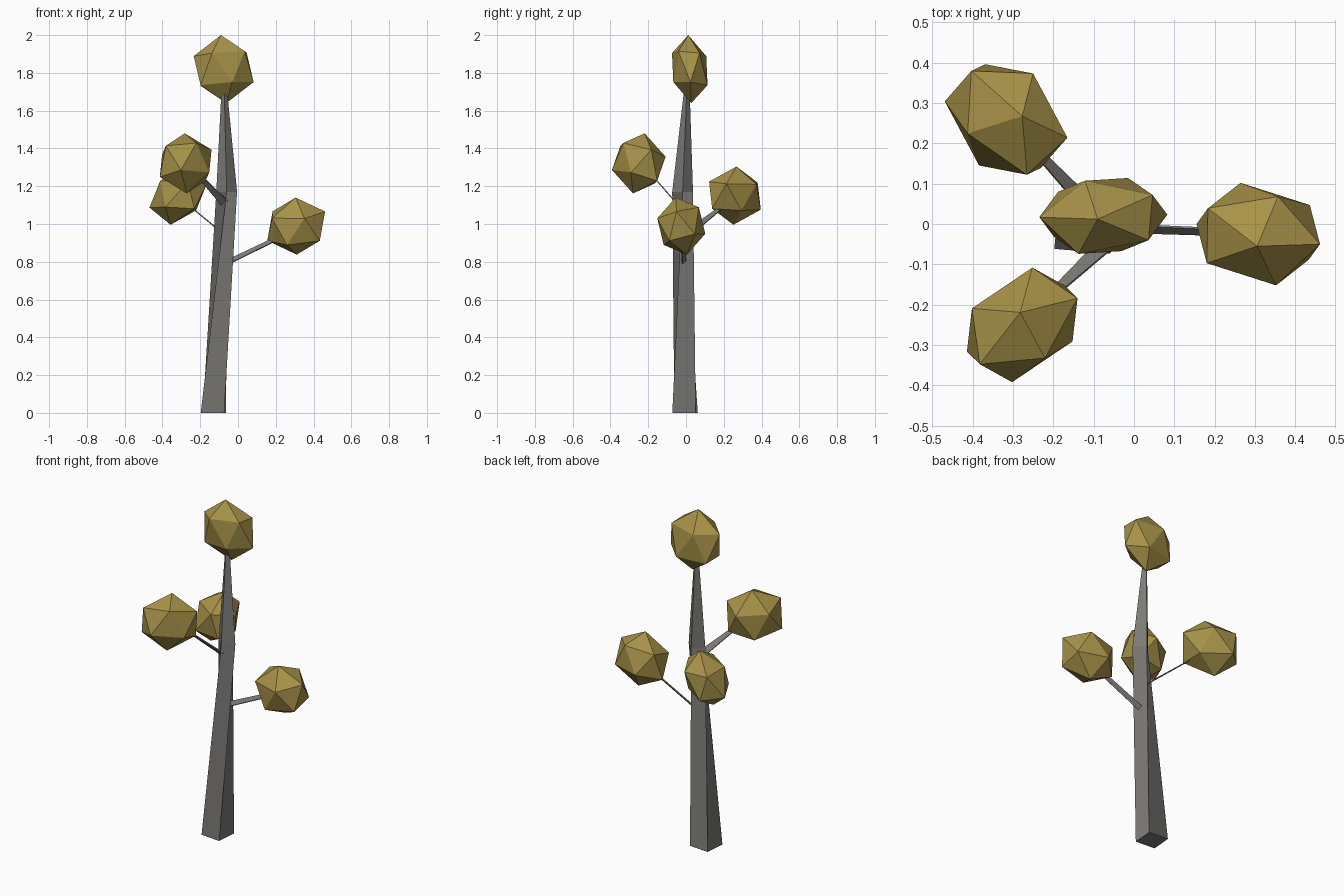
import bpy, bmesh, math
from mathutils import Matrix, Vector

cube = bpy.data.objects.get("Cube")
if cube:
    bpy.data.objects.remove(cube, do_unlink=True)


def make_material(name, rgb):
    mat = bpy.data.materials.new(name)
    mat.use_nodes = True
    mat.diffuse_color = (*rgb, 1)
    bsdf = next(n for n in mat.node_tree.nodes if n.type == 'BSDF_PRINCIPLED')
    bsdf.inputs["Base Color"].default_value = (*rgb, 1)
    return mat


bark = make_material("grey bark", (0.2, 0.197, 0.185))
leaf = make_material("golden leaf", (0.39, 0.29, 0.065))


def finish(bm, name, mat):
    bmesh.ops.recalc_face_normals(bm, faces=bm.faces)
    mesh = bpy.data.meshes.new(name)
    bm.to_mesh(mesh)
    bm.free()
    mesh.materials.append(mat)
    obj = bpy.data.objects.new(name, mesh)
    bpy.context.collection.objects.link(obj)


def loft(name, rings, mat):
    """Skin a list of four-point rings and cap both ends."""
    bm = bmesh.new()
    loops = [[bm.verts.new(p) for p in ring] for ring in rings]
    for low, high in zip(loops, loops[1:]):
        for i in range(4):
            j = (i + 1) % 4
            bm.faces.new((low[i], low[j], high[j], high[i]))
    bm.faces.new(loops[0])
    bm.faces.new(loops[-1])
    finish(bm, name, mat)


def square(x, y, z, radius, degrees):
    angles = [math.radians(degrees + 90 * i) for i in range(4)]
    return [(x + radius * math.cos(a), y + radius * math.sin(a), z) for a in angles]


def branch(name, start, end, normal, wide, narrow):
    """Flat, tapering strip whose broad side faces the normal."""
    start, end, n = Vector(start), Vector(end), Vector(normal).normalized()
    side = (end - start).cross(n).normalized()
    rings = []
    for p, w in ((start, wide), (end, narrow)):
        s, t = side * w / 2, n * 0.003
        rings.append([p + s + t, p - s + t, p - s - t, p + s - t])
    loft(name, rings, bark)


def foliage(name, centre, *corners):
    """Icosahedron stretched so that one face lands on the given corners."""
    bm = bmesh.new()
    bmesh.ops.create_icosphere(bm, subdivisions=1, radius=1)
    bm.faces.ensure_lookup_table()
    source = Matrix([v.co for v in bm.faces[0].verts]).transposed()
    stretch = Matrix(corners).transposed() @ source.inverted()
    for v in bm.verts:
        v.co = stretch @ v.co + Vector(centre)
    finish(bm, name, leaf)


# Twisted, tapering trunk
loft("trunk", [square(-0.13, -0.005, 0, 0.088, 220),
               square(-0.06, -0.018, 1.17, 0.055, 270),
               square(-0.073, 0.005, 1.72, 0.014, 270)], bark)

# Branches
branch("front_branch", (-0.07, -0.05, 1.11), (-0.22, -0.19, 1.27),
       (0, 0.77, 0.63), 0.045, 0.02)
branch("back_branch", (-0.08, 0.01, 0.95), (-0.25, 0.19, 1.09),
       (0.6, 0, 0.8), 0.045, 0.02)
branch("left_branch", (-0.05, -0.01, 0.8), (0.22, -0.02, 0.93),
       (-0.08, -0.18, 0.13), 0.03, 0.024)

# Faceted foliage
foliage("top_foliage", (-0.076, 0.02, 1.82), (-0.014, -0.008, 0.18),
        (0.112, -0.06, 0.095), (0.122, 0.052, 0.085))
foliage("front_foliage", (-0.277, -0.25, 1.321), (-0.005, 0.031, 0.159),
        (0.025, 0.142, 0.035), (0.137, 0.066, 0.072))
foliage("back_foliage", (-0.317, 0.259, 1.15), (0.04, 0.008, 0.154),
        (0.067, 0.114, 0.06), (0.152, -0.045, 0.063))
foliage("left_foliage", (0.308, -0.025, 0.989), (-0.003, -0.03, 0.151),
        (0.153, -0.025, 0.077), (0.044, -0.127, 0.041))
